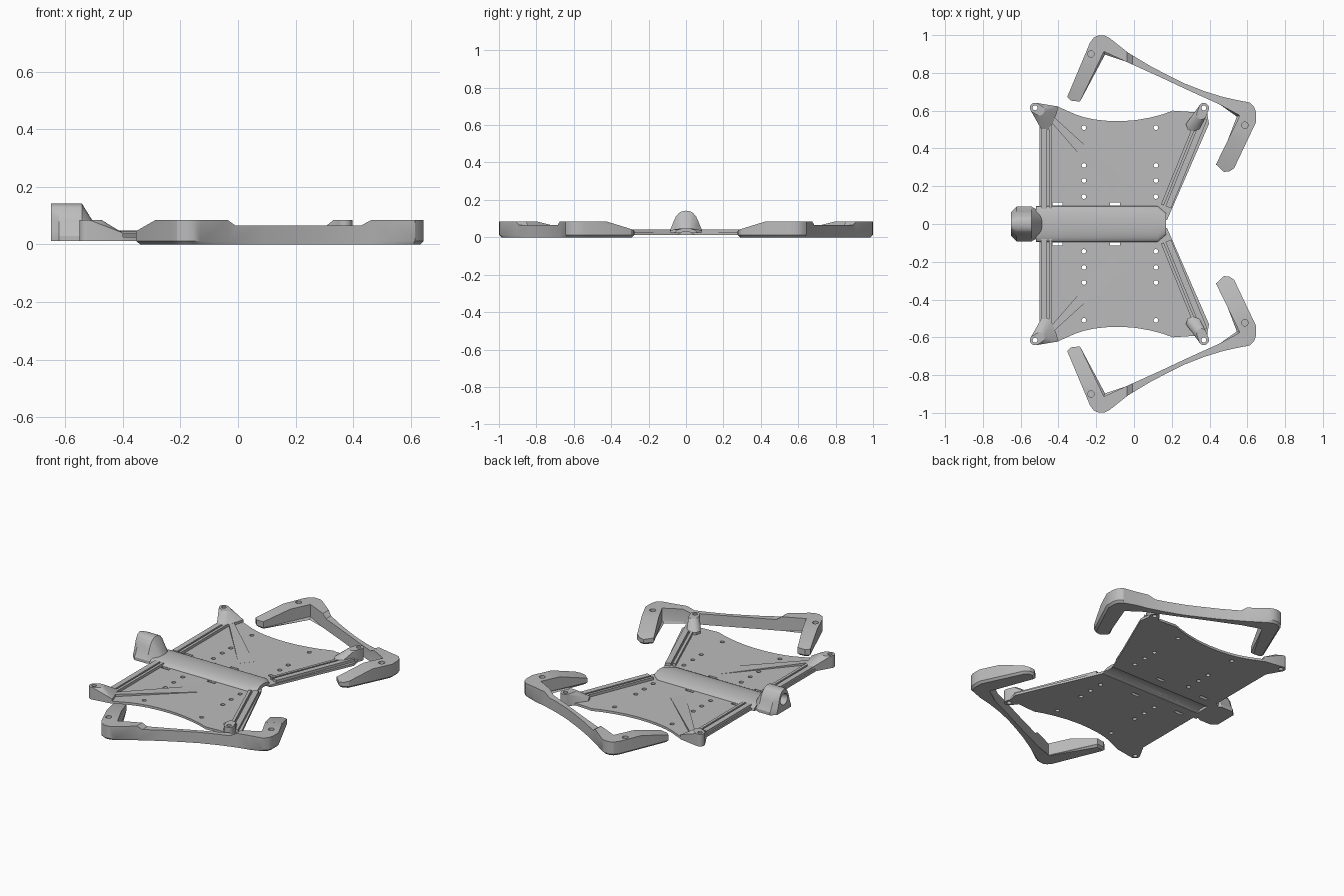
import bpy, bmesh, math
from mathutils import Vector

if "Cube" in bpy.data.objects:
    bpy.data.objects.remove(bpy.data.objects["Cube"])

grey = bpy.data.materials.new("plain grey")
grey.diffuse_color = (0.5, 0.5, 0.5, 1)
grey.use_nodes = True
grey.node_tree.nodes["Principled BSDF"].inputs["Base Color"].default_value = grey.diffuse_color


def finish(bm, name):
    bmesh.ops.recalc_face_normals(bm, faces=bm.faces)
    me = bpy.data.meshes.new(name)
    bm.to_mesh(me)
    bm.free()
    ob = bpy.data.objects.new(name, me)
    bpy.context.collection.objects.link(ob)
    me.materials.append(grey)
    return ob


def add_prism(bm, pts, z0, z1):
    lo = [bm.verts.new((x, y, z0)) for x, y in pts]
    hi = [bm.verts.new((x, y, z1)) for x, y in pts]
    n = len(pts)
    bottom = bm.faces.new(lo[::-1])
    bm.faces.new(hi)
    for i in range(n):
        bm.faces.new((lo[i], lo[(i + 1) % n], hi[(i + 1) % n], hi[i]))
    return bottom


def circle(x, y, r, n=20):
    return [(x + r * math.cos(2 * math.pi * i / n), y + r * math.sin(2 * math.pi * i / n)) for i in range(n)]


def rect(x0, x1, y0, y1):
    return [(x0, y0), (x1, y0), (x1, y1), (x0, y1)]


def prisms(name, shapes, z0, z1):
    bm = bmesh.new()
    for s in shapes:
        add_prism(bm, s, z0, z1)
    return finish(bm, name)


def hull(name, pts):
    bm = bmesh.new()
    for p in pts:
        bm.verts.new(p)
    out = bmesh.ops.convex_hull(bm, input=bm.verts)
    junk = [v for v in set(out["geom_interior"]) if isinstance(v, bmesh.types.BMVert)]
    bmesh.ops.delete(bm, geom=junk, context='VERTS')
    bmesh.ops.dissolve_limit(bm, angle_limit=0.01, verts=bm.verts, edges=bm.edges)
    return finish(bm, name)


def loft(name, rings):
    bm = bmesh.new()
    vs = [[bm.verts.new(p) for p in r] for r in rings]
    n = len(rings[0])
    for a, b in zip(vs, vs[1:]):
        for i in range(n):
            bm.faces.new((a[i], a[(i + 1) % n], b[(i + 1) % n], b[i]))
    bm.faces.new(vs[0][::-1])
    bm.faces.new(vs[-1])
    return finish(bm, name)


def cut(ob, cutter):
    m = ob.modifiers.new("cut", 'BOOLEAN')
    m.operation, m.solver, m.object = 'DIFFERENCE', 'EXACT', cutter
    bpy.context.view_layer.objects.active = ob
    bpy.ops.object.modifier_apply(modifier=m.name)
    bpy.data.objects.remove(cutter)


def mirror_copy(ob, name):
    bm = bmesh.new()
    bm.from_mesh(ob.data)
    for v in bm.verts:
        v.co.y *= -1
    return finish(bm, name)


# Base plate with concave sides, through holes and slots
half = [(-.50, .635), (-.40, .62), (-.355, .60), (-.31, .58), (-.26, .564), (-.206, .553), (-.14, .546), (-.07, .544),
        (.01, .55), (.085, .563), (.15, .58), (.206, .60), (.32, .592), (.385, .60), (.397, .53), (.17, .01)]
plate = prisms("base_plate", [half + [(x, -y) for x, y in reversed(half)]], .012, .026)
holes = []
for s in (1, -1):
    for x in (-.265, .116):
        holes += [circle(x, s * y, .012) for y in (.51, .31, .23, .145)]
    for x in (-.405, -.10):
        holes.append(rect(x - .026, x + .026, s * .106 - .009, s * .106 + .009))
cut(plate, prisms("hole_cutter", holes, -.1, .2))

# Raised spine with a groove beneath
arch = [(.095 * math.cos(math.pi * i / 16), .024 + .024 * math.sin(math.pi * i / 16)) for i in range(17)]
arch += [(-.095, .012), (.095, .012)]
spine = loft("spine", [[(x, y * k, z) for y, z in arch] for x, k in ((-.52, 1), (.125, 1), (.17, .6))])
groove = [(-.045, .0), (.045, .0), (.045, .014), (.02, .027), (-.02, .027), (-.045, .014)]
for target in (plate, spine):
    cut(target, loft("groove_cutter", [[(x, y, z) for y, z in groove] for x in (-.495, .3)]))

# Tall bell-shaped end block with a round socket
bell = [(.092, .012), (.092, .03), (.08, .05), (.066, .085), (.055, .11)]
bell += [(.048 * math.cos(a), .11 + .032 * math.sin(a)) for a in [math.pi * i / 12 for i in range(1, 12)]]
bell += [(-y, z) for y, z in reversed(bell[:5])]
block = loft("end_block", [[(x, y * k, .012 + (z - .012) * h) for y, z in bell]
                           for x, k, h in ((-.65, .7, 1), (-.622, 1, 1), (-.542, 1, 1), (-.51, .8, .6), (-.485, .6, .25))])
cut(block, loft("socket_cutter", [[(x, y, z) for y, z in circle(0, .082, .033, 28)] for x in (-.7, -.56)]))


# Double rails running inward from the plate's end edges
def rail(a, b, inward, o0, o1):
    a, b = Vector(a), Vector(b)
    d = (b - a).normalized()
    n = Vector((-d.y, d.x)) * inward
    return [a + n * o0, b + n * o0, b + n * o1, a + n * o1]


rails = []
for o0, o1 in ((.008, .040), (.050, .066)):
    rails.append(rail((-.50, .08), (-.50, .57), -1, o0, o1))
    rails.append(rail((.204, .08), (.395, .55), 1, o0, o1))
upper = prisms("upper_rails", rails, .02, .042)
mirror_copy(upper, "lower_rails")

# Tapered diagonal braces fading into the plate
brace = hull("upper_brace", [(x, y, z) for x, y, t in ((-.45, .552, .040), (-.43, .572, .040), (-.116, .17, .0265), (-.06, .236, .0265))
                             for z in (.02, t)])
mirror_copy(brace, "lower_brace")

# Corner bosses with screw holes
bosses = {
    "left": ((-.524, .615), (-.50, .60), [(-.40, .622), (-.41, .585), (-.435, .52), (-.455, .50), (-.49, .50)]),
    "right": ((.37, .614), (.358, .58), [(.275, .53), (.285, .50), (.31, .49), (.345, .50)]),
}
for side, (tip, mid, far) in bosses.items():
    pts = []
    for (x, y), r in ((tip, .027), (mid, .026)):
        pts += [(px, py, z) for px, py in circle(x, y, r) for z in (.012, .085)]
    pts += [(x, y, z) for x, y in far for z in (.012, .040)]
    boss = hull("upper_%s_boss" % side, pts)
    cut(boss, prisms("screw_cutter", [circle(*tip, .013)], -.1, .2))
    mirror_copy(boss, "lower_%s_boss" % side)
    cut(plate, prisms("screw_cutter", [circle(*tip, .013), circle(tip[0], -tip[1], .013)], -.1, .2))

# Separate bent side arm
outline = [(-.354, .672), (-.333, .653), (-.286, .648), (-.159, .913), (-.048, .862), (.138, .778), (.296, .704),
           (.455, .632), (.56, .574), (.434, .315), (.476, .276), (.505, .278), (.53, .295), (.645, .537), (.645, .595),
           (.635, .622), (.614, .643), (.54, .657), (.466, .674), (.37, .704), (.27, .743), (.18, .787), (.085, .837),
           (-.03, .906), (-.13, .985), (-.153, .997), (-.185, .999), (-.212, .988), (-.233, .96)]
bm = bmesh.new()
bottom = add_prism(bm, outline, 0, .085)
bmesh.ops.bevel(bm, geom=list(bottom.edges), offset=.012, segments=1, affect='EDGES')
arm = finish(bm, "upper_arm")
# lowered middle span
step = [(-.04, .12), (-.04, .088), (-.008, .065), (.425, .065), (.47, .088), (.47, .12)]
cut(arm, loft("step_cutter", [[(x, y, z) for x, z in step] for y in (.605, 1.2)]))
# sloping leg tips
for tip, u, z0 in (((-.32, .65), (.42, .91), .045), ((.485, .278), (.43, .90), .035)):
    u = Vector(u).normalized()
    n = Vector((-u.y, u.x))
    k = (.085 - z0) / .18
    sec = [(-.1, z0 - .1 * k), (.21, z0 + .21 * k), (.21, .2), (-.1, .2)]
    rings = []
    for w in (-.1, .1):
        rings.append([(*(Vector(tip) + u * s + n * w), z) for s, z in sec])
    cut(arm, loft("tip_cutter", rings))
# blind holes in the arm
cut(arm, prisms("arm_hole_cutter", [circle(-.228, .90, .017), circle(.587, .523, .017)], .04, .2))
mirror_copy(arm, "lower_arm")

# Smooth the rounded surfaces, keeping crisp edges
bpy.ops.object.select_all(action='DESELECT')
for ob in bpy.context.scene.objects:
    ob.select_set(True)
bpy.context.view_layer.objects.active = plate
bpy.ops.object.shade_smooth_by_angle(angle=math.radians(28))
